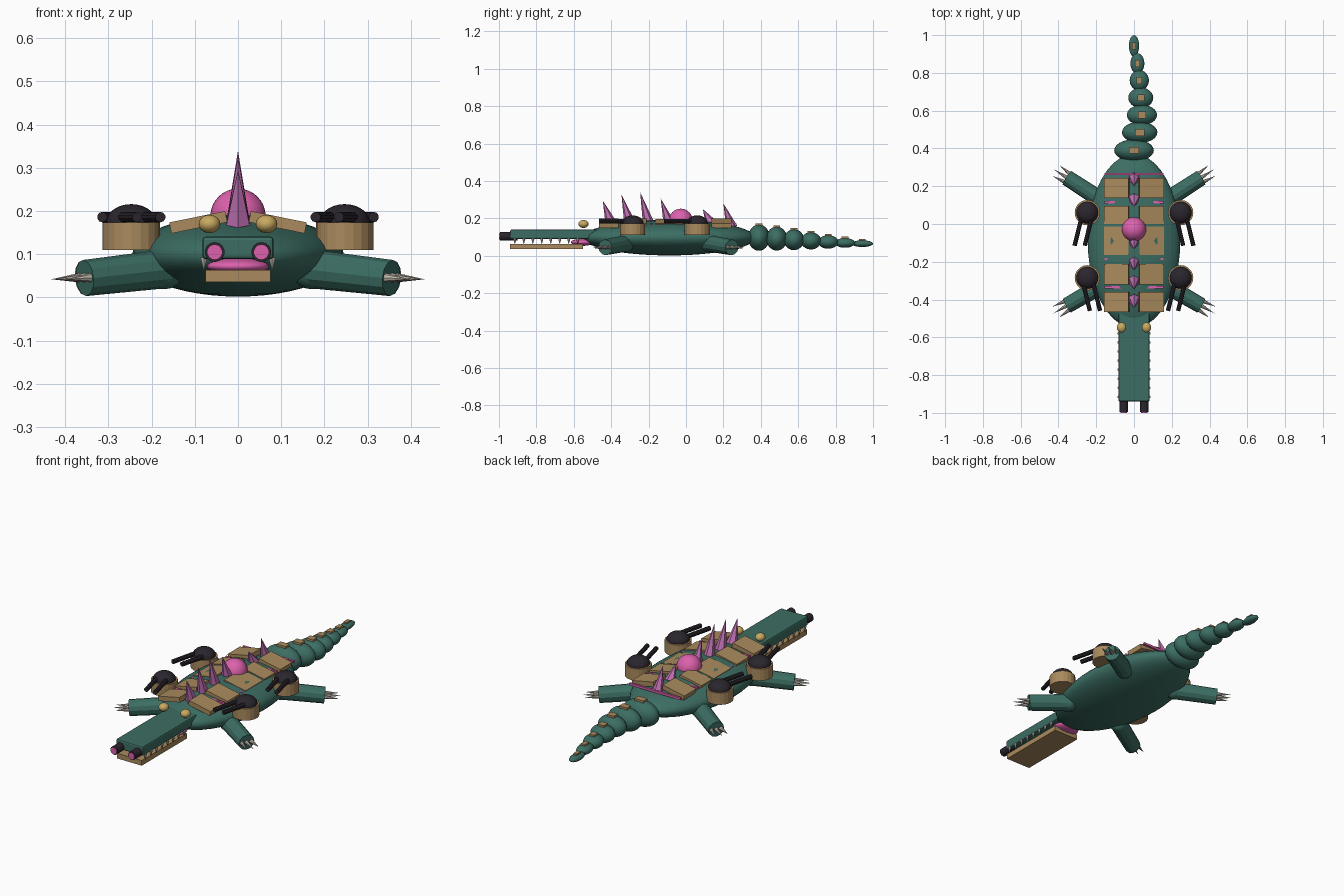
import bpy, bmesh, math
from mathutils import Vector, Matrix

if "Cube" in bpy.data.objects:
    bpy.data.objects.remove(bpy.data.objects["Cube"])


def mat(name, rgb):
    m = bpy.data.materials.new(name)
    m.diffuse_color = (*rgb, 1)
    m.use_nodes = True
    m.node_tree.nodes["Principled BSDF"].inputs["Base Color"].default_value = m.diffuse_color
    return m


GREEN = mat("hide green", (0.045, 0.155, 0.125))
TAN = mat("armour tan", (0.40, 0.255, 0.11))
DARK = mat("gun dark", (0.024, 0.019, 0.027))
PINK = mat("glow pink", (0.72, 0.12, 0.42))
LILAC = mat("spine lilac", (0.52, 0.16, 0.44))
GOLD = mat("eye gold", (0.58, 0.40, 0.12))
BONE = mat("claw bone", (0.55, 0.51, 0.44))


def finish(bm, name, material, smooth=False):
    bmesh.ops.recalc_face_normals(bm, faces=bm.faces)
    for f in bm.faces:
        f.smooth = smooth
    me = bpy.data.meshes.new(name)
    bm.to_mesh(me)
    bm.free()
    me.materials.append(material)
    ob = bpy.data.objects.new(name, me)
    bpy.context.collection.objects.link(ob)
    return ob


def ball(name, loc, radii, material, seg=24, rings=14):
    bm = bmesh.new()
    bmesh.ops.create_uvsphere(bm, u_segments=seg, v_segments=rings, radius=1)
    bmesh.ops.transform(bm, matrix=Matrix.Translation(loc) @ Matrix.Diagonal((*radii, 1)), verts=bm.verts)
    return finish(bm, name, material, True)


def rod(name, a, b, r1, r2, material, seg=12):
    """Cylinder or cone between two points."""
    a, b = Vector(a), Vector(b)
    d = b - a
    bm = bmesh.new()
    bmesh.ops.create_cone(bm, cap_ends=True, segments=seg, radius1=r1, radius2=r2, depth=d.length)
    rot = d.to_track_quat('Z', 'Y').to_matrix().to_4x4()
    bmesh.ops.transform(bm, matrix=Matrix.Translation((a + b) / 2) @ rot, verts=bm.verts)
    if r2 < 1e-5:
        bmesh.ops.remove_doubles(bm, verts=bm.verts, dist=1e-5)
    return finish(bm, name, material)


def box(name, loc, size, material, tilt=0.0, axis='Y', bevel=0.0):
    bm = bmesh.new()
    bmesh.ops.create_cube(bm, size=1)
    m = Matrix.Translation(loc) @ Matrix.Rotation(tilt, 4, axis) @ Matrix.Diagonal((*size, 1))
    bmesh.ops.transform(bm, matrix=m, verts=bm.verts)
    ob = finish(bm, name, material)
    if bevel:
        mod = ob.modifiers.new("soft edge", 'BEVEL')
        mod.width, mod.segments = bevel, 2
    return ob


# Body
ball("body", (0, -0.09, 0.097), (0.245, 0.46, 0.095), GREEN, 40, 24)

# Tail: x, y, z, radius x, radius y, radius z
tail = [(0, 0.39, 0.097, 0.105, 0.058, 0.070),
        (0.03, 0.485, 0.092, 0.094, 0.056, 0.064),
        (0.042, 0.577, 0.086, 0.080, 0.054, 0.056),
        (0.036, 0.668, 0.080, 0.066, 0.054, 0.046),
        (0.028, 0.760, 0.074, 0.051, 0.054, 0.036),
        (0.018, 0.850, 0.069, 0.037, 0.054, 0.026),
        (0.0, 0.943, 0.065, 0.027, 0.057, 0.018)]
for i, (x, y, z, rx, ry, rz) in enumerate(tail):
    ball(f"tail_segment_{i}", (x, y, z), (rx, ry, rz), GREEN)
    w = 0.055 - 0.006 * i
    box(f"tail_plate_{i}", (x, y, z + rz), (w, 0.036, 0.014), TAN)

# Snout, jaw and mouth
box("snout", (0, -0.70, 0.115), (0.165, 0.48, 0.052), GREEN, bevel=0.008)
box("jaw", (0, -0.745, 0.05), (0.15, 0.39, 0.028), TAN)
ball("mouth", (0, -0.555, 0.072), (0.072, 0.06, 0.019), PINK)

for s in (-1, 1):
    # Teeth
    for i in range(8):
        y = -0.915 + i * 0.048
        rod(f"tooth_{s}_{i}", (s * 0.079, y, 0.093), (s * 0.079, y, 0.06), 0.009, 0, BONE, 6)
    # Nose guns with glowing muzzles
    rod(f"nose_gun_{s}", (s * 0.054, -0.90, 0.105), (s * 0.054, -0.995, 0.105), 0.023, 0.023, DARK, 14)
    rod(f"nose_gun_glow_{s}", (s * 0.054, -0.992, 0.105), (s * 0.054, -1.0, 0.105), 0.018, 0.018, PINK, 14)
    # Eyes
    ball(f"eye_{s}", (s * 0.066, -0.548, 0.17), (0.025, 0.027, 0.021), GOLD)

    # Legs with three claws each
    for label, a, b in (("front", (0.17, -0.325, 0.066), (0.355, -0.432, 0.045)),
                        ("rear", (0.17, 0.125, 0.066), (0.355, 0.245, 0.045))):
        a, b = Vector((s * a[0], *a[1:])), Vector((s * b[0], *b[1:]))
        rod(f"{label}_leg_{s}", a, b, 0.045, 0.042, GREEN, 12)
        ball(f"{label}_hip_{s}", a, (0.047, 0.047, 0.047), GREEN, 16, 10)
        d = (b - a).normalized()
        side = Vector((-d.y, d.x, 0)).normalized()
        for k in (-1, 0, 1):
            p = b + side * k * 0.024 - d * 0.015
            q = b + side * k * 0.034 + d * (0.082 if k == 0 else 0.07)
            q.z = 0.042
            rod(f"{label}_claw_{s}_{k}", p, q, 0.013, 0, BONE, 8)

    # Turrets: rear pair aims outward, front pair inward
    for label, y, aim in (("front", -0.285, -0.045), ("rear", 0.06, 0.045)):
        x = 0.247
        rod(f"{label}_turret_base_{s}", (s * x, y, 0.11), (s * x, y, 0.174), 0.067, 0.067, TAN, 20)
        ball(f"{label}_turret_dome_{s}", (s * x, y, 0.174), (0.058, 0.058, 0.042), DARK)
        for k in (-1, 1):
            bx = x + k * 0.027
            rod(f"{label}_barrel_{s}_{k}", (s * bx, y - 0.01, 0.186),
                (s * (bx + aim * 0.9), y - 0.175, 0.186), 0.012, 0.012, DARK, 10)

    # Back armour plates
    for i, (y, ln, dz) in enumerate(((0.19, 0.105, 0), (0.047, 0.095, 0), (-0.088, 0.15, -0.002),
                                     (-0.265, 0.108, 0), (-0.413, 0.105, 0))):
        box(f"back_plate_{s}_{i}", (s * 0.092, y, 0.174 + dz), (0.132, ln, 0.026), TAN, s * 0.2)

# Glowing seams between the plates
for i in range(5):
    box(f"back_seam_{i}", (0, 0.265 - 0.15 * i, 0.166), (0.31, 0.012, 0.012), PINK)

# Dorsal spines leaning forward, and the central dome
for i, (y, top) in enumerate(((-0.4, 0.295), (-0.3, 0.328), (-0.2, 0.34), (-0.09, 0.305),
                              (0.135, 0.25), (0.245, 0.28))):
    base = 0.15 if i == 5 else 0.172
    rod(f"spine_{i}", (0, y, base), (0, y - 0.045, top), 0.031, 0, LILAC, 6)
ball("back_dome", (0, -0.028, 0.188), (0.064, 0.064, 0.064), PINK, 28, 16)
